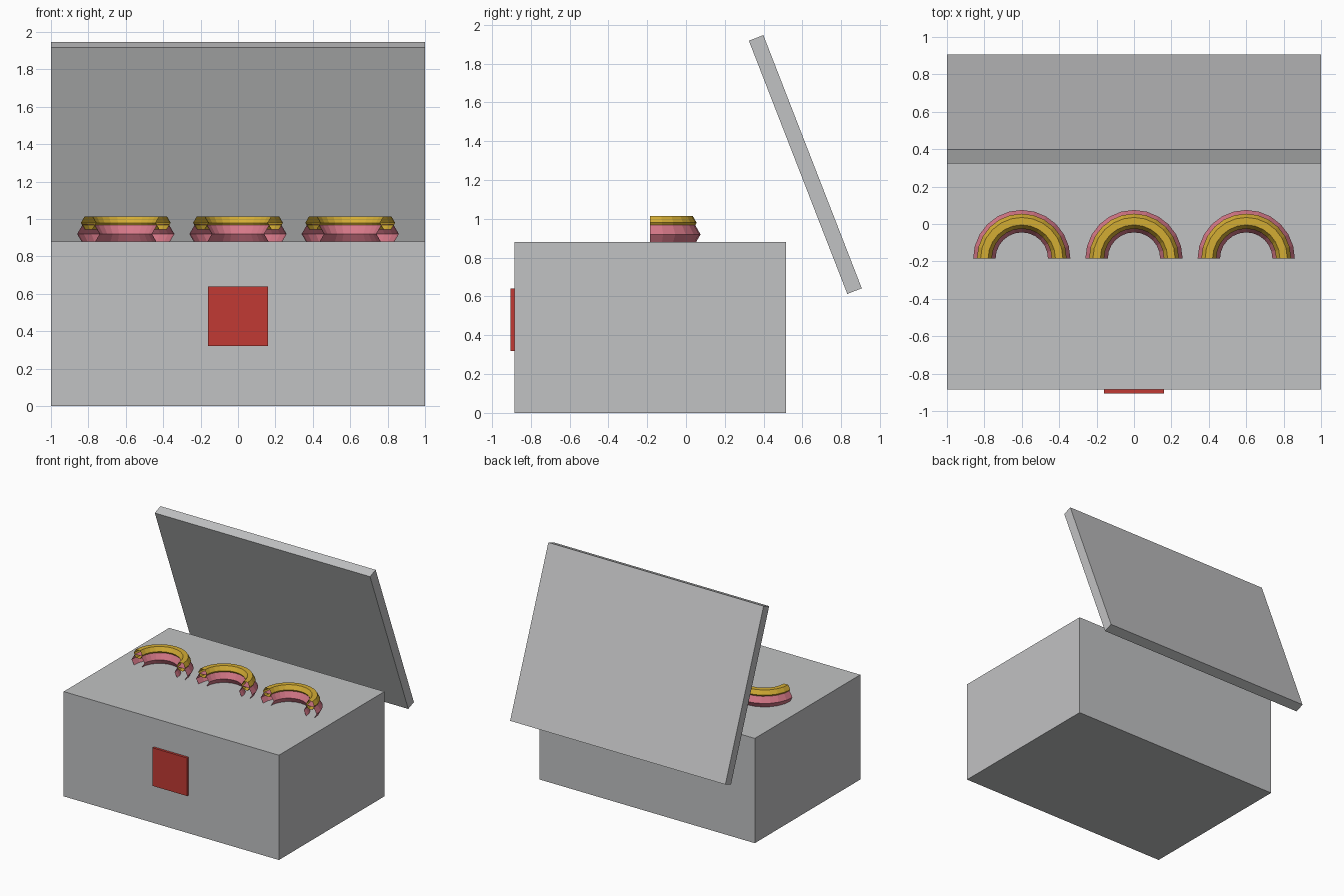
import bpy, bmesh
from math import sin, cos, pi
from mathutils import Matrix

if "Cube" in bpy.data.objects:
    bpy.data.objects.remove(bpy.data.objects["Cube"])


def material(name, rgb):
    """Flat material from sRGB 0-255 values."""
    m = bpy.data.materials.new(name)
    lin = [((c / 255 + 0.055) / 1.055) ** 2.4 for c in rgb]
    m.diffuse_color = (*lin, 1)
    m.use_nodes = True
    m.node_tree.nodes["Principled BSDF"].inputs["Base Color"].default_value = m.diffuse_color
    return m


silver = material("silver_grey", (193, 194, 195))
red = material("red", (193, 58, 52))
pink = material("pink", (214, 120, 136))
gold = material("gold", (212, 173, 52))


def add_object(name, bm, mat):
    bmesh.ops.recalc_face_normals(bm, faces=bm.faces)
    me = bpy.data.meshes.new(name)
    bm.to_mesh(me)
    bm.free()
    me.materials.append(mat)
    ob = bpy.data.objects.new(name, me)
    bpy.context.collection.objects.link(ob)
    return ob


def box(name, centre, size, mat, tilt=0):
    bm = bmesh.new()
    bmesh.ops.create_cube(bm, size=1)
    bm.transform(Matrix.Translation(centre) @ Matrix.Rotation(tilt, 4, 'X')
                 @ Matrix.Diagonal((*size, 1)))
    return add_object(name, bm, mat)


def half_ring(name, centre, radius, tube, mat, steps=12, sides=6):
    """Open-ended half torus with a hexagonal tube, arching towards +y."""
    bm = bmesh.new()
    rows = []
    for i in range(steps + 1):
        a = pi * i / steps
        row = []
        for j in range(sides):
            b = 2 * pi * j / sides
            r = radius + tube * cos(b)
            row.append(bm.verts.new((centre[0] + r * cos(a),
                                     centre[1] + r * sin(a),
                                     centre[2] + tube * sin(b))))
        rows.append(row)
    for p, q in zip(rows, rows[1:]):
        for j in range(sides):
            k = (j + 1) % sides
            bm.faces.new((p[j], q[j], q[k], p[k]))
    # outward normals are set by hand-over to recalc in add_object
    return add_object(name, bm, mat)


MID_Y = -0.185

# Chest body, open leaning lid and front plate
box("chest_body", (0, MID_Y, 0.44), (2, 1.4, 0.88), silver)
box("open_lid", (0, 0.615, 1.28), (2, 1.4, 0.08), silver, tilt=-1.2)
box("front_plate", (0, MID_Y - 0.7, 0.48), (0.32, 0.04, 0.32), red)

# Three half rings: pink base with a gold band on top
for side, x in (("left", -0.6), ("middle", 0), ("right", 0.6)):
    half_ring(f"{side}_ring_base", (x, MID_Y, 0.92), 0.2, 0.06, pink)
    half_ring(f"{side}_ring_band", (x, MID_Y, 0.98), 0.2, 0.04, gold)
